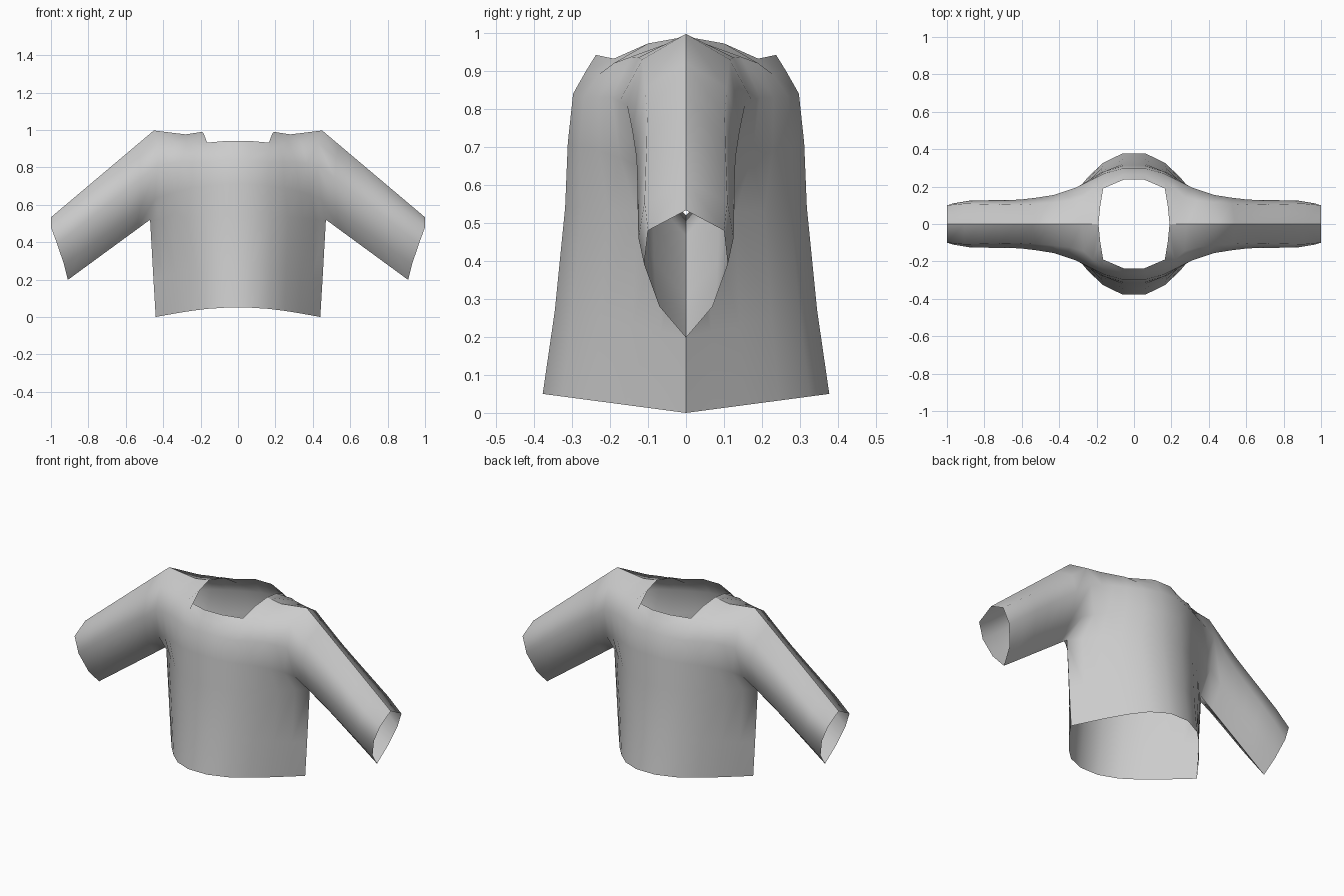
import bpy
import bmesh
from mathutils import Vector

default = bpy.data.objects.get("Cube")
if default:
    bpy.data.objects.remove(default, do_unlink=True)


def make_material(name, colour):
    material = bpy.data.materials.new(name)
    material.use_nodes = True
    material.diffuse_color = colour
    shader = material.node_tree.nodes["Principled BSDF"]
    shader.inputs["Base Color"].default_value = colour
    shader.inputs["Roughness"].default_value = 0.8
    return material


# Torso cross-section, from the middle of the front round to the side seam
SECTION = [(0, 1), (.14, 1), (.38, .865), (.57, .65), (.74, .41), (.88, .19), (1, 0)]


def torso_row(half_width, depth, z_side, z_front):
    """One horizontal row of the lower torso, rising from side to front."""
    return [Vector((u * half_width, -v * depth, z_side + v * (z_front - z_side)))
            for u, v in SECTION]


def vectors(points):
    return [Vector(p) for p in points]


# Lower torso: hem, waist, chest at armpit height
lower_rows = [
    torso_row(.44, .377, 0, .05),
    torso_row(.452, .345, .2, .27),
    torso_row(.47, .318, .52, .54),
]

# Upper torso: each row ends on the armhole
upper_rows = [vectors(row) for row in (
    [(0, -.311, .71), (.06, -.311, .71), (.16, -.28, .7), (.25, -.228, .69),
     (.33, -.173, .67), (.39, -.13, .65), (.445, -.107, .63)],
    [(0, -.297, .84), (.06, -.297, .84), (.16, -.27, .83), (.24, -.23, .83),
     (.31, -.195, .83), (.37, -.175, .82), (.43, -.155, .81)],
    [(0, -.263, .9), (.06, -.263, .9), (.165, -.23, .89), (.22, -.19, .92),
     (.27, -.145, .937), (.34, -.125, .935), (.43, -.115, .93)],
)]

# Neck opening, carried on along the shoulder ridge to the shoulder point
top_row = vectors([(0, -.237, .942), (.055, -.237, .942), (.165, -.19, .932),
                   (.18, -.1, .972), (.19, 0, .99), (.28, 0, .976), (.45, 0, .997)])

body = lower_rows + upper_rows + [top_row]

# Sleeve: rings running from the armhole to the cuff
armhole = [row[-1] for row in body[2:]]
cuff = vectors([(.91, 0, .198), (.93, -.07, .28), (.967, -.11, .39),
                (1, -.1, .48), (1, 0, .533)])
# Thickness of each ring: slim above the elbow, full at the forearm
FULLNESS = [1, .955, .93, .965, 1.015, 1.065, 1]


def sleeve_ring(t, fullness):
    ring = [a.lerp(b, t) for a, b in zip(armhole, cuff)]
    for point in ring:
        point.y *= fullness
    return ring


sleeve = [sleeve_ring(i / (len(FULLNESS) - 1), f) for i, f in enumerate(FULLNESS)]


def add_grid(bm, rows, flip=False):
    grid = [[bm.verts.new(p) for p in row] for row in rows]
    for low, high in zip(grid, grid[1:]):
        for j in range(len(low) - 1):
            corners = [low[j], low[j + 1], high[j + 1], high[j]]
            bm.faces.new(corners[::-1] if flip else corners)


# One quarter of the garment, welded at the armhole
bm = bmesh.new()
add_grid(bm, body)
add_grid(bm, sleeve, flip=True)
bmesh.ops.remove_doubles(bm, verts=bm.verts, dist=.0005)
for face in bm.faces:
    face.smooth = True
# Crisp side, sleeve and shoulder seams
for edge in bm.edges:
    if all(abs(v.co.y) < .0001 for v in edge.verts):
        edge.smooth = False

mesh = bpy.data.meshes.new("shirt")
bm.to_mesh(mesh)
bm.free()
mesh.materials.append(make_material("grey cloth", (.6, .6, .6, 1)))
shirt = bpy.data.objects.new("shirt", mesh)
bpy.context.collection.objects.link(shirt)

# Mirror left to right and front to back
mirror = shirt.modifiers.new("mirror", "MIRROR")
mirror.use_axis = (True, True, False)
mirror.use_clip = True
mirror.merge_threshold = .0005
